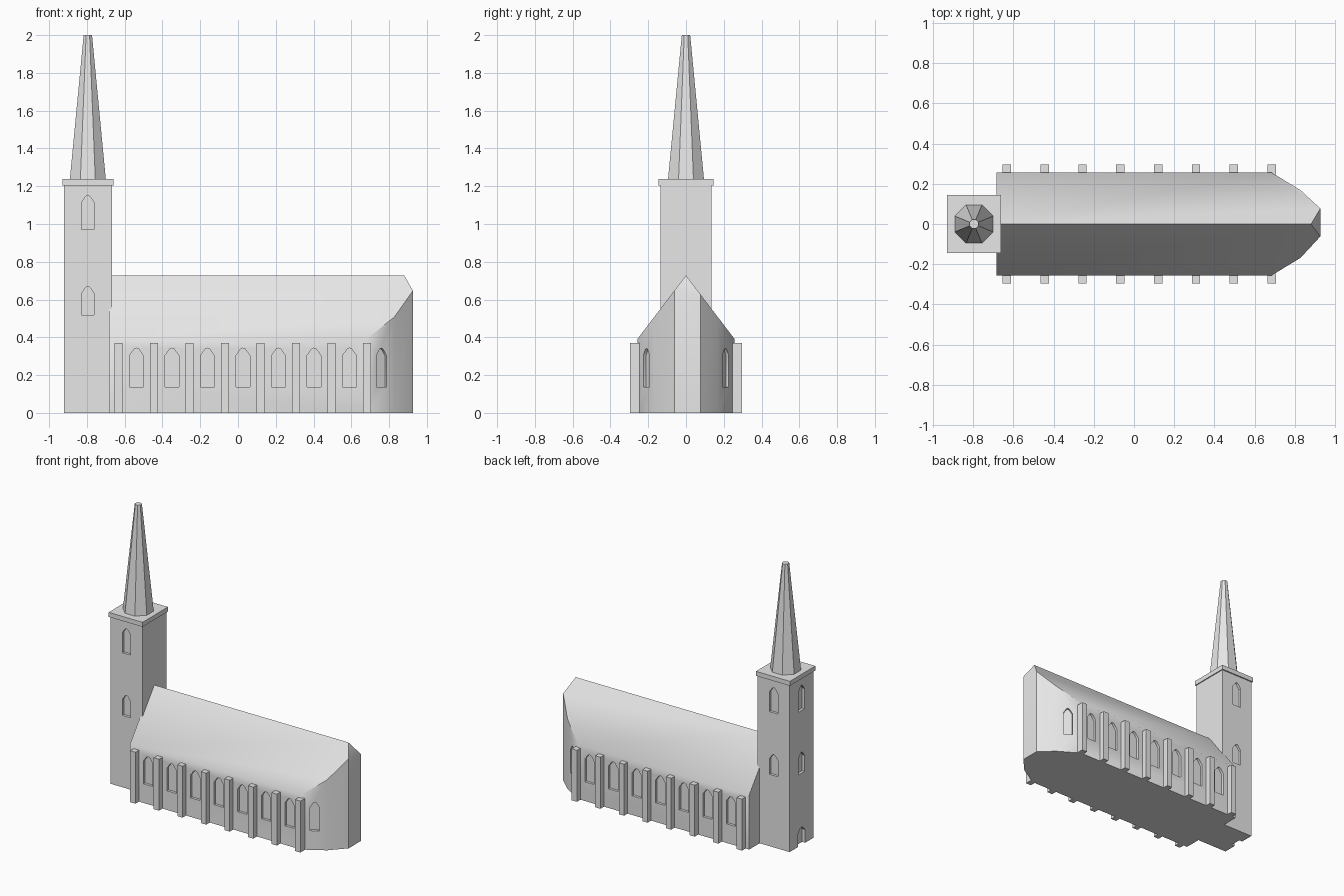
import bpy, bmesh, math
from mathutils import Matrix, Vector

if "Cube" in bpy.data.objects:
    bpy.data.objects.remove(bpy.data.objects["Cube"])

stone = bpy.data.materials.new("light grey stone")
stone.diffuse_color = (0.8, 0.8, 0.8, 1)
stone.use_nodes = True
stone.node_tree.nodes["Principled BSDF"].inputs["Base Color"].default_value = stone.diffuse_color


def add_mesh(name, bm):
    bmesh.ops.recalc_face_normals(bm, faces=bm.faces[:])
    me = bpy.data.meshes.new(name)
    bm.to_mesh(me)
    bm.free()
    me.materials.append(stone)
    ob = bpy.data.objects.new(name, me)
    bpy.context.collection.objects.link(ob)
    return ob


def add_box(bm, x0, x1, y0, y1, z0, z1):
    m = Matrix.Translation(((x0 + x1) / 2, (y0 + y1) / 2, (z0 + z1) / 2))
    m = m @ Matrix.Diagonal((x1 - x0, y1 - y0, z1 - z0, 1))
    bmesh.ops.create_cube(bm, size=1, matrix=m)


def add_pointed(bm, x, y, angle, w, z0, shoulder, peak, depth=0.018):
    """Pointed-arch cutter on a wall at (x, y) whose outward normal is at angle."""
    n = Vector((math.cos(angle), math.sin(angle), 0))
    t = Vector((-n.y, n.x, 0))
    h = w / 2
    outline = [(-h, z0), (h, z0), (h, shoulder), (w * .17, peak - .006),
               (0, peak), (-w * .17, peak - .006), (-h, shoulder)]
    rings = [[bm.verts.new(Vector((x, y, z)) + t * u + n * d) for u, z in outline]
             for d in (-depth, 0.02)]
    bm.faces.new(rings[0])
    bm.faces.new(rings[1])
    k = len(outline)
    for i in range(k):
        j = (i + 1) % k
        bm.faces.new((rings[0][i], rings[0][j], rings[1][j], rings[1][i]))


def cut(ob, bm):
    cutter = add_mesh("window_cutter", bm)
    cutter.hide_render = True
    mod = ob.modifiers.new("windows", 'BOOLEAN')
    mod.operation = 'DIFFERENCE'
    mod.solver = 'EXACT'
    mod.object = cutter
    bpy.context.view_layer.objects.active = ob
    bpy.ops.object.modifier_apply(modifier=mod.name)
    bpy.data.objects.remove(cutter)


# Nave: gable roof trimmed by the polygonal apse plan
W, RIDGE, SLOPE = 0.256, 0.728, 1.31
south = [(-0.683, -W), (0.683, -W), (0.828, -0.168), (0.926, -0.062)]
north = [(0.926, 0.077), (0.828, 0.168), (0.683, W), (-0.683, W)]
plan = south + north
bm = bmesh.new()
low = [bm.verts.new((x, y, 0)) for x, y in plan]
top = [bm.verts.new((x, y, RIDGE - SLOPE * abs(y))) for x, y in plan]
r0 = bm.verts.new((-0.683, 0, RIDGE))
r1 = bm.verts.new((0.88, 0, RIDGE))
bm.faces.new(low)
for i in range(7):
    bm.faces.new((low[i], low[i + 1], top[i + 1], top[i]))
bm.faces.new((low[7], low[0], top[0], r0, top[7]))   # west gable
bm.faces.new(top[:4] + [r1, r0])                     # south slope
bm.faces.new(top[4:] + [r0, r1])                     # north slope
bm.faces.new((top[3], top[4], r1))                   # small end hip
nave = add_mesh("nave", bm)

# Nave and apse windows, recessed
butt_x = [-0.632 + i * 0.188 for i in range(8)]
bm = bmesh.new()
for s in (-1, 1):
    for x in butt_x[:7]:
        add_pointed(bm, x + 0.094, s * W, s * math.pi / 2, 0.074, 0.138, 0.303, 0.343)
    a = math.atan2(0.145, 0.088)
    add_pointed(bm, 0.7595, s * 0.21, s * a, 0.064, 0.138, 0.303, 0.343)
cut(nave, bm)
bpy.ops.object.select_all(action='DESELECT')
nave.select_set(True)
bpy.context.view_layer.objects.active = nave
bpy.ops.object.shade_smooth_by_angle(angle=math.radians(40))

# Buttresses along both sides
bm = bmesh.new()
for s in (-1, 1):
    for x in butt_x:
        y = sorted((s * 0.245, s * 0.296))
        add_box(bm, x - 0.021, x + 0.021, y[0], y[1], 0, 0.371)
add_mesh("buttresses", bm)

# Tower with windows on three sides and a west door
TX, TY = -0.795, 0.136
bm = bmesh.new()
add_box(bm, -0.922, -0.667, -TY, TY, 0, 1.21)
tower = add_mesh("tower", bm)
bm = bmesh.new()
for x, y, a in ((TX, -TY, -math.pi / 2), (TX, TY, math.pi / 2), (-0.922, 0, math.pi)):
    add_pointed(bm, x, y, a, 0.066, 0.97, 1.115, 1.152)
    add_pointed(bm, x, y, a, 0.066, 0.518, 0.633, 0.67)
add_pointed(bm, -0.922, 0, math.pi, 0.08, -0.05, 0.095, 0.13, 0.025)
cut(tower, bm)

# Tower cap
bm = bmesh.new()
add_box(bm, -0.93, -0.66, -0.145, 0.145, 1.204, 1.237)
add_mesh("tower_cap", bm)

# Octagonal spire with a blunt tip
bm = bmesh.new()
m = Matrix.Translation((TX, 0, 1.6185)) @ Matrix.Rotation(math.pi / 8, 4, 'Z')
bmesh.ops.create_cone(bm, cap_ends=True, segments=8, radius1=0.103, radius2=0.024,
                      depth=0.763, matrix=m)
add_mesh("spire", bm)
